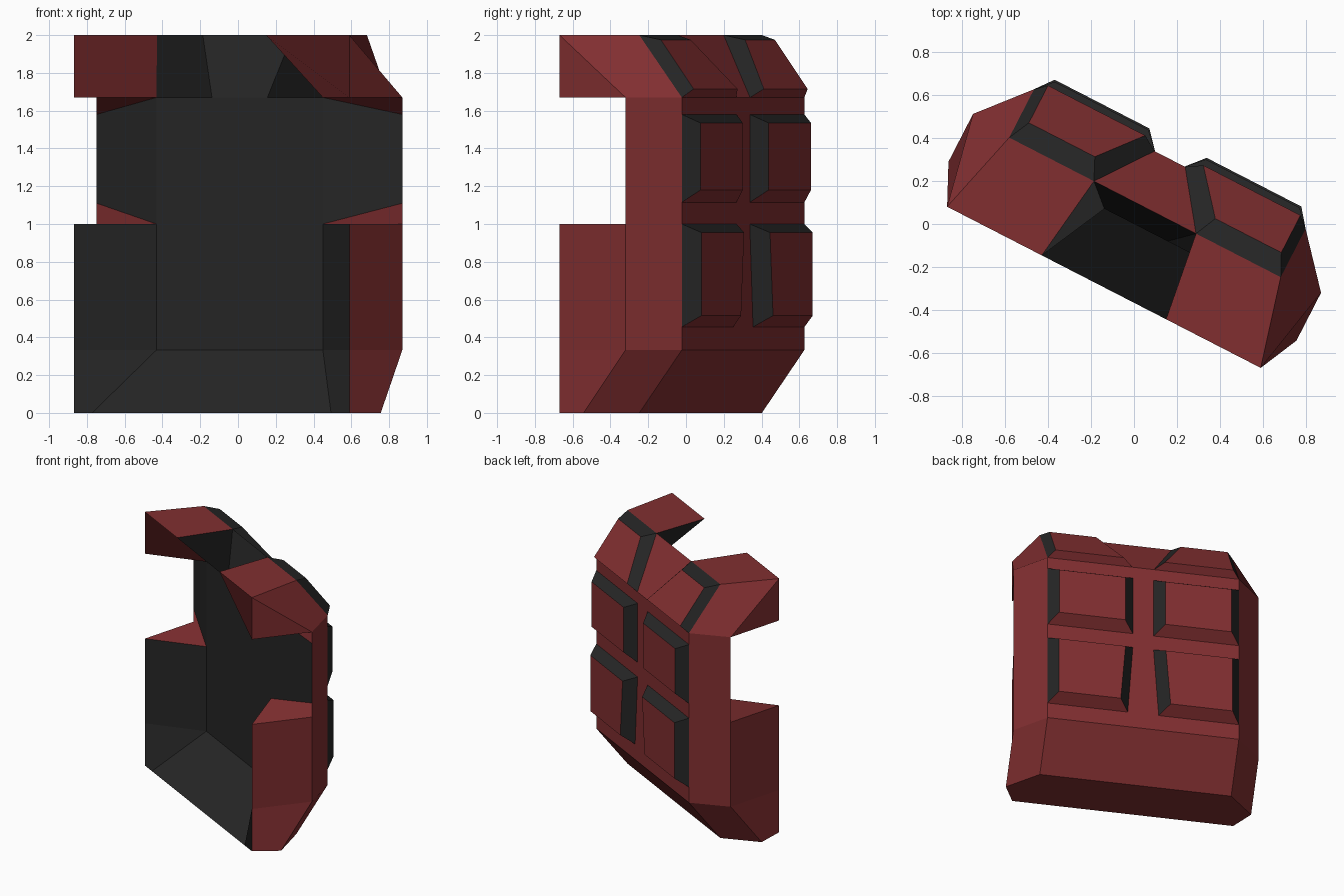
import bpy, bmesh, math

if "Cube" in bpy.data.objects:
    bpy.data.objects.remove(bpy.data.objects["Cube"])


def material(name, rgb):
    m = bpy.data.materials.new(name)
    m.diffuse_color = (*rgb, 1)
    m.use_nodes = True
    m.node_tree.nodes["Principled BSDF"].inputs["Base Color"].default_value = m.diffuse_color
    return m


RED = material("dark_red", (0.22, 0.028, 0.03))
BLACK = material("charcoal", (0.019, 0.019, 0.019))
TURN = math.radians(-27.2)      # the whole model is turned about z


def build(name, points, red_faces, black_faces):
    """Make the right half from named points, mirror it and weld the middle."""
    bm = bmesh.new()
    for side in (1, -1):
        vs = {k: bm.verts.new((side * p[0], p[1], p[2])) for k, p in points.items()}
        for index, faces in enumerate((red_faces, black_faces)):
            for f in faces:
                keys = f.split()
                f = bm.faces.new([vs[k] for k in keys[::side]])
                f.material_index = index
    bmesh.ops.remove_doubles(bm, verts=bm.verts, dist=0.0005)
    me = bpy.data.meshes.new(name)
    bm.to_mesh(me)
    bm.free()
    me.materials.append(RED)
    me.materials.append(BLACK)
    ob = bpy.data.objects.new(name, me)
    ob.rotation_euler.z = TURN
    ob.location = (0.009, -0.0045, 0)
    bpy.context.collection.objects.link(ob)
    return ob


# Main shell: depth and height levels
FRONT, BACK, RIM = -0.326, 0.345, 0.092
LOW, HOLE, HIGH, TOP = 0.333, 1.0, 1.67, 2.0

shell = {
    # shoulder top and neck
    "A": (0.82, FRONT, TOP), "B": (0.325, FRONT, TOP), "C": (0.267, RIM, TOP),
    "T": (0.71, RIM, TOP), "N": (0, RIM, TOP), "F": (0.82, FRONT, HIGH),
    "D": (0.165, 0, HIGH), "D0": (0, 0, HIGH),
    # inner back panel
    "E": (0.495, 0, HIGH), "E1": (0.495, 0, HOLE), "El": (0.495, 0, LOW), "L0": (0, 0, LOW),
    # outer side edge
    "S": (0.91, 0.113, HIGH), "S1": (0.91, 0.113, 1.58), "S2": (0.91, 0.113, 1.11),
    "S3": (0.91, 0.113, HOLE), "Sb": (0.91, 0.113, LOW),
    # back panel
    "K": (0.71, BACK, HIGH), "Kl": (0.71, BACK, LOW), "M": (0, BACK, HIGH), "Ml": (0, BACK, LOW),
    # lower front column and underside
    "G": (0.82, FRONT, HOLE), "Gl": (0.82, FRONT, LOW), "H": (0.82, FRONT, 0),
    "Hf": (0.711, FRONT, 0), "Nf": (0, FRONT, 0), "Hs": (0.91, -0.137, 0),
    "Kb": (0.71, RIM, 0), "Mb": (0, RIM, 0),
}
outside = [
    "F A B E", "A T C B", "F S A", "A S K T", "E S1 S F",          # shoulder
    "S S1 S2 S3 Sb Kl K", "G Gl Sb S3", "Gl H Hs Sb", "Sb Hs Kb Kl",  # sides
    "G S3 S2 E1",                                                  # arm hole ledge
    "K Kl Ml M", "Kl Kb Mb Ml", "T K M N C",                       # back
    "H Hf Nf Mb Kb Hs",                                            # underside
]
lining = [
    "El E1 E D D0 L0", "E1 S2 S1 E", "El L0 Nf Hf",
    "G E1 El Gl", "Gl El Hf H", "B C D E", "C N D0 D",
]
build("armor_shell", shell, outside, lining)


# Raised back pads: each row is (depth, height, outer, inner)
def pads(name, base_low, base_high, face_low, face_high):
    pts = {}
    for key, (v, z, outer, inner) in zip("abcd", (base_low, base_high, face_low, face_high)):
        pts[key + "o"] = (outer, v, z)
        pts[key + "i"] = (inner, v, z)
    build(name, pts,
          ["co ci di do", "ao ai ci co"],                    # face and lower bevel
          ["do di bi bo", "bo ao co do", "di ci ai bi"])     # upper and side bevels


OUT = 0.428
pads("upper_back_pads", (BACK, HIGH, 0.71, 0.08), (RIM, TOP, 0.71, 0.267),
     (0.39, 1.715, 0.66, 0.152), (0.195, 1.975, 0.66, 0.315))
pads("middle_back_pads", (BACK, 1.115, 0.71, 0.077), (BACK, 1.58, 0.71, 0.077),
     (0.42, 1.18, 0.64, 0.15), (0.42, 1.535, 0.64, 0.15))
pads("lower_back_pads", (BACK, 0.455, 0.71, 0.115), (BACK, HOLE, 0.71, 0.077),
     (OUT, 0.515, 0.645, 0.185), (OUT, 0.955, 0.645, 0.15))
